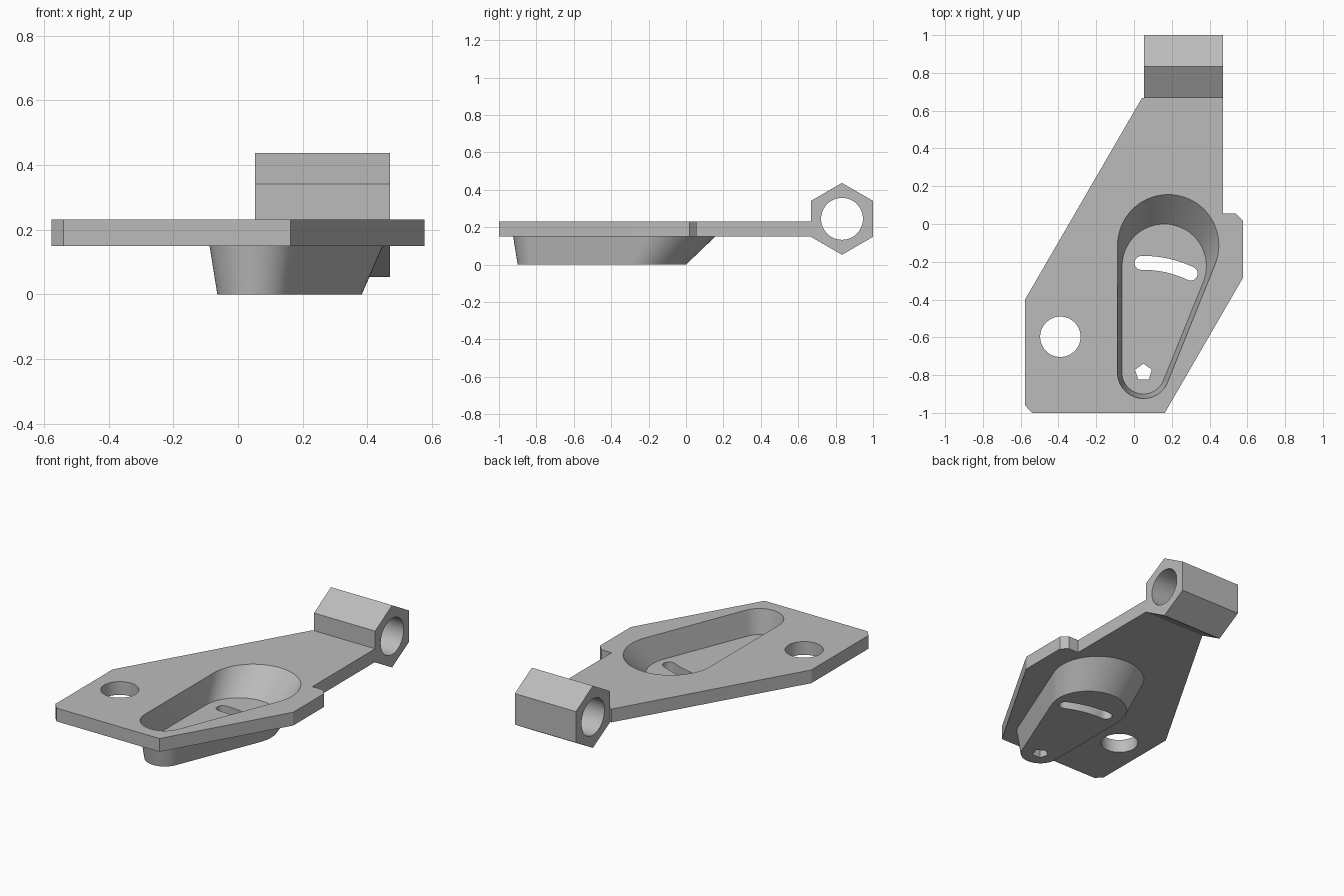
import bpy, bmesh
from math import radians, cos, sin, pi, acos, atan2, hypot

cube = bpy.data.objects.get("Cube")
if cube:
    bpy.data.objects.remove(cube, do_unlink=True)

steel = bpy.data.materials.new("Plain grey metal")
steel.use_nodes = True
grey = (0.5, 0.5, 0.5, 1)
steel.diffuse_color = grey
steel.node_tree.nodes["Principled BSDF"].inputs["Base Color"].default_value = grey

PLATE_LOW, PLATE_TOP = 0.15, 0.232
FLOOR = PLATE_TOP - PLATE_LOW
PIVOT = (0.05, -0.786)


def arc(cx, cy, r, start, end, n):
    steps = [start + (end - start) * i / n for i in range(n + 1)]
    return [(cx + r * cos(a), cy + r * sin(a)) for a in steps]


def polygon(cx, cy, r, sides, start=0):
    return arc(cx, cy, r, start, start + 2 * pi, sides)[:-1]


def teardrop(small, r1, big, r2):
    """Outline of two circles joined by their outer tangents."""
    dx, dy = big[0] - small[0], big[1] - small[1]
    t, g = atan2(dy, dx), acos((r1 - r2) / hypot(dx, dy))
    return arc(*big, r2, t - g, t + g, 40) + arc(*small, r1, t + g, t + 2 * pi - g, 28)


def loft(name, sections):
    """Closed solid through (outline, z) sections of equal point count."""
    bm = bmesh.new()
    rings = [[bm.verts.new((x, y, z)) for x, y in pts] for pts, z in sections]
    n = len(rings[0])
    for a, b in zip(rings, rings[1:]):
        for i in range(n):
            j = (i + 1) % n
            bm.faces.new((a[i], a[j], b[j], b[i]))
    bm.faces.new(rings[0][::-1])
    bm.faces.new(rings[-1])
    bmesh.ops.recalc_face_normals(bm, faces=bm.faces)
    mesh = bpy.data.meshes.new(name)
    bm.to_mesh(mesh)
    bm.free()
    mesh.materials.append(steel)
    obj = bpy.data.objects.new(name, mesh)
    bpy.context.collection.objects.link(obj)
    return obj


def combine(target, other, operation):
    mod = target.modifiers.new("join", "BOOLEAN")
    mod.object, mod.operation, mod.solver = other, operation, "EXACT"
    bpy.context.view_layer.objects.active = target
    bpy.ops.object.modifier_apply(modifier=mod.name)
    bpy.data.objects.remove(other, do_unlink=True)


def finish(obj):
    bpy.ops.object.select_all(action="DESELECT")
    obj.select_set(True)
    bpy.context.view_layer.objects.active = obj
    bpy.ops.object.shade_smooth_by_angle(angle=radians(30))


# Mounting plate with a narrow tab at the back
outline = [(-0.577, -0.40), (-0.577, -0.96), (-0.54, -1), (0.163, -1),
           (0.577, -0.285), (0.577, 0.018), (0.54, 0.055), (0.47, 0.055),
           (0.47, 0.667), (0.042, 0.667)]
plate = loft("mounting_plate", [(outline, PLATE_LOW), (outline, PLATE_TOP)])

# Pressed teardrop pocket: sloped shell below, matching cavity above
base = teardrop(PIVOT, 0.114, (0.16, -0.223), 0.223)
rim = teardrop(PIVOT, 0.138, (0.181, -0.112), 0.268)
bowl = loft("pocket_shell", [(base, 0), (rim, PLATE_LOW), (rim, PLATE_LOW + 0.04)])
combine(plate, bowl, "UNION")
cavity = loft("pocket_cavity", [(base, FLOOR), (rim, PLATE_TOP), (rim, 0.3)])
combine(plate, cavity, "DIFFERENCE")

# Bolt hole, pentagonal pivot hole and curved slot
a0, a1, mid, half = radians(64.5), radians(91), 0.58, 0.037
slot = arc(*PIVOT, mid + half, a0, a1, 14)
slot += arc(PIVOT[0] + mid * cos(a1), PIVOT[1] + mid * sin(a1), half, a1, a1 + pi, 10)[1:-1]
slot += arc(*PIVOT, mid - half, a1, a0, 14)
slot += arc(PIVOT[0] + mid * cos(a0), PIVOT[1] + mid * sin(a0), half, a0 + pi, a0 + 2 * pi, 10)[1:-1]
for hole in (polygon(-0.39, -0.597, 0.107, 48), polygon(*PIVOT, 0.047, 5, pi / 2), slot):
    combine(plate, loft("hole_cutter", [(hole, -0.1), (hole, 0.4)]), "DIFFERENCE")
finish(plate)


# Hexagonal hinge barrel with a round bore, lying along x
def along_x(obj):
    for v in obj.data.vertices:
        x, y, z = v.co
        v.co = (z, x, y)


barrel_hex = polygon(0.834, 0.245, 0.192, 6, pi / 2)
bore_ring = polygon(0.834, 0.245, 0.112, 48)
barrel = loft("hinge_barrel", [(barrel_hex, 0.052), (barrel_hex, 0.47)])
bore = loft("bore_cutter", [(bore_ring, -0.1), (bore_ring, 0.6)])
along_x(barrel)
along_x(bore)
combine(barrel, bore, "DIFFERENCE")
finish(barrel)
